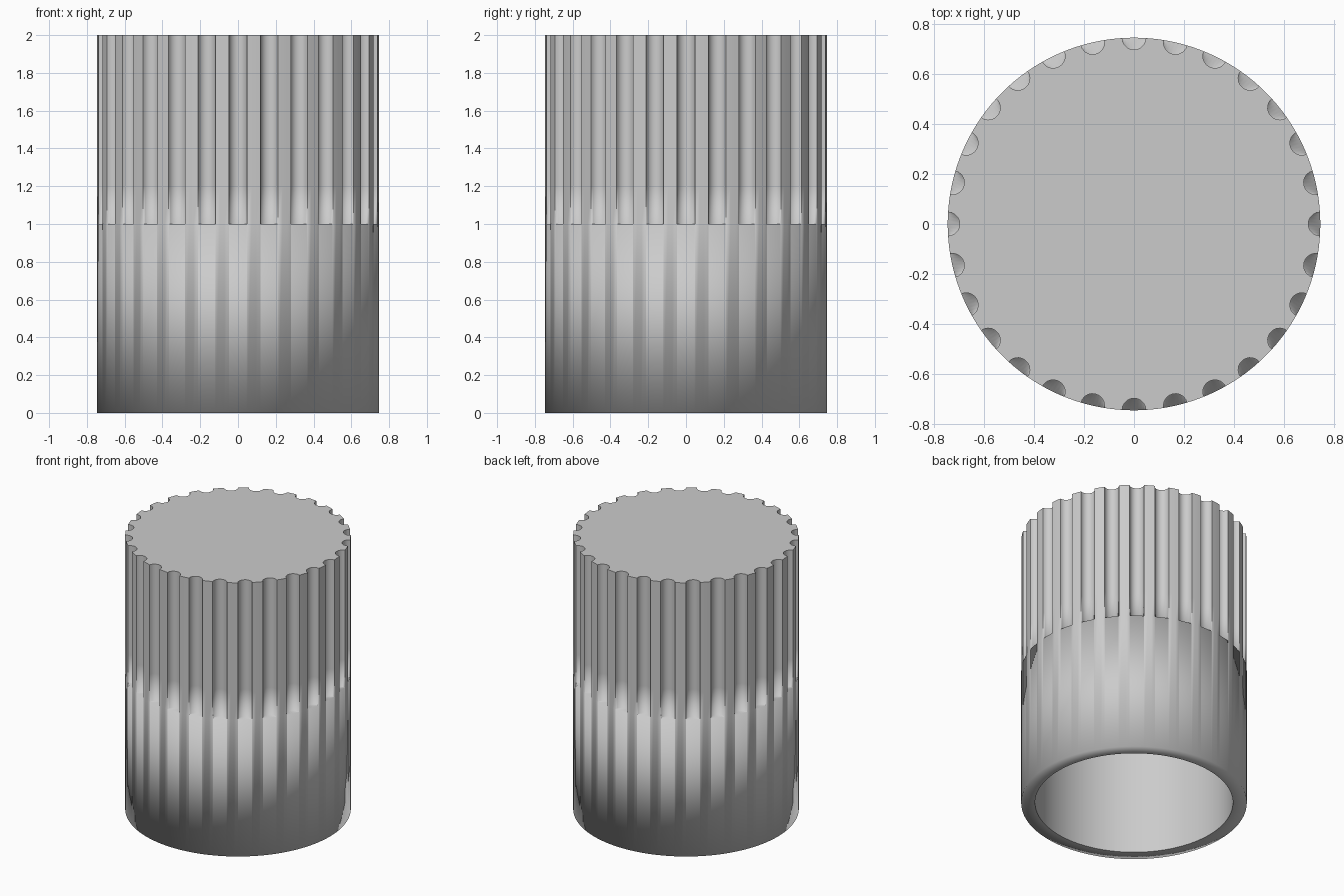
import bpy, bmesh, math

if "Cube" in bpy.data.objects:
    bpy.data.objects.remove(bpy.data.objects["Cube"])

R, R_IN, FLUTE_R, N = 0.747, 0.655, 0.048, 28
Z_STEP, Z_FADE, Z_TOP, Z_CEIL = 1.0, 1.2, 2.0, 1.91
ARC, RIB = 10, 3                      # segments per flute and per rib

# Cross-section of one flute and the rib after it, as (angle, radius, kind)
half = 2 * math.asin(FLUTE_R / (2 * R))
start = math.acos(-FLUTE_R / (2 * R))
pitch = 2 * math.pi / N
unit = []
for i in range(ARC + 1):
    a = start + (2 * math.pi - 2 * start) * i / ARC
    x, y = R + FLUTE_R * math.cos(a), -FLUTE_R * math.sin(a)
    edge = i in (0, ARC)
    unit.append((math.atan2(y, x), R if edge else math.hypot(x, y), 'edge' if edge else 'groove'))
for i in range(1, RIB):
    unit.append((half + (pitch - 2 * half) * i / RIB, R, 'rib'))
section = [(k * pitch + a, r, kind) for k in range(N) for a, r, kind in unit]
if unit[0][0] > 0:                    # keep the section counter-clockwise
    section.reverse()

bm = bmesh.new()
count = len(section)


def ring(z, radius=None):
    return [bm.verts.new(((radius or r) * math.cos(a), (radius or r) * math.sin(a), z))
            for a, r, _ in section]


def bridge(lower, upper):
    for i in range(count):
        j = (i + 1) % count
        quad = list(dict.fromkeys((lower[i], lower[j], upper[j], upper[i])))
        if len(quad) > 2:
            bm.faces.new(quad)


# Plain skirt, flute floors, fluted wall and flat top
base, belt = ring(0, R), ring(Z_STEP, R)
floor = [belt[i] if section[i][2] != 'groove'
         else bm.verts.new((section[i][1] * math.cos(section[i][0]),
                            section[i][1] * math.sin(section[i][0]), Z_STEP))
         for i in range(count)]
fade, top = ring(Z_FADE), ring(Z_TOP)
bridge(base, belt)
bridge(belt, floor)
bridge(floor, fade)
bridge(fade, top)
bm.faces.new(top)

# Bottom rim, hollow inside and ceiling
mouth, ceiling = ring(0, R_IN), ring(Z_CEIL, R_IN)
bridge(mouth, base)
bridge(ceiling, mouth)
bm.faces.new(list(reversed(ceiling)))

bmesh.ops.recalc_face_normals(bm, faces=bm.faces[:])
for f in bm.faces:
    f.smooth = True


# Crisp edges: top outline, mouth, ceiling and the long flute edges
def sharpen(a, b):
    e = bm.edges.get((a, b))
    if e:
        e.smooth = False


for i in range(count):
    j = (i + 1) % count
    for loop in (top, mouth, ceiling):
        sharpen(loop[i], loop[j])
    if section[i][2] == 'edge':
        sharpen(floor[i], fade[i])
        sharpen(fade[i], top[i])

mesh = bpy.data.meshes.new("fluted_cap")
bm.to_mesh(mesh)
bm.free()
cap = bpy.data.objects.new("fluted_cap", mesh)
bpy.context.collection.objects.link(cap)

grey = bpy.data.materials.new("light_grey")
grey.diffuse_color = (0.6, 0.6, 0.6, 1)
grey.use_nodes = True
grey.node_tree.nodes["Principled BSDF"].inputs["Base Color"].default_value = grey.diffuse_color
mesh.materials.append(grey)
